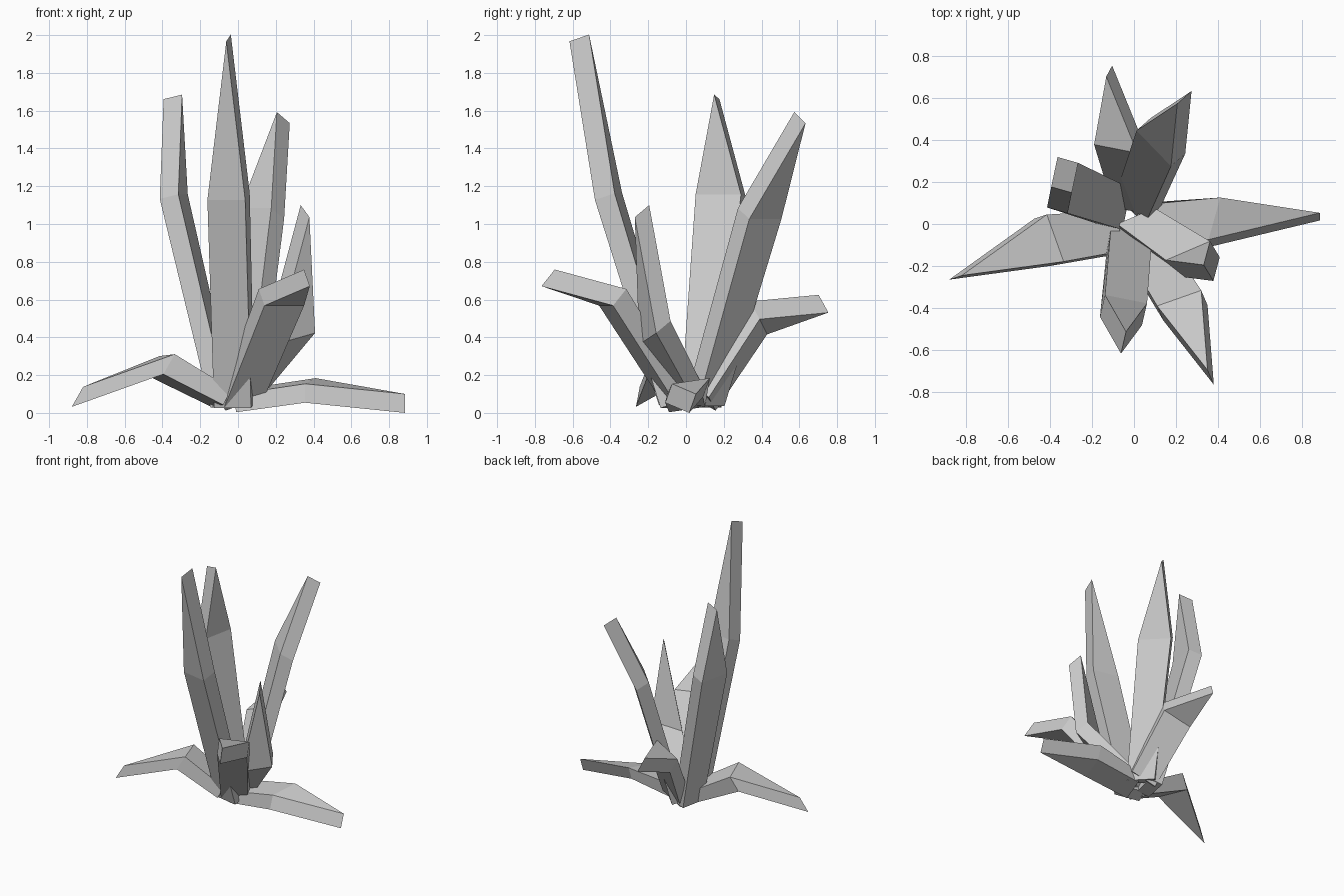
import bpy, bmesh
from mathutils import Vector as V

if "Cube" in bpy.data.objects:
    bpy.data.objects.remove(bpy.data.objects["Cube"])

# Each leaf: base centre, bend centre, tip centre, half-width vector, half-thickness vector
LEAVES = {
    "leaf_tall_front": ((-.02, -.07, .04), (-.05, -.41, 1.145), (-.05, -.565, 1.985), (.10, -.02, 0), (.012, .052, .018)),
    "leaf_tall_left": ((-.08, .08, .04), (-.34, .185, 1.145), (-.345, .163, 1.673), (.025, .12, 0), (.049, -.014, .012)),
    "leaf_tall_back": ((.015, .10, .05), (.128, .39, 1.055), (.24, .603, 1.563), (.082, -.085, 0), (-.034, -.03, .029)),
    "leaf_short_right": ((.03, .01, .11), (.28, -.165, .425), (.355, -.233, 1.068), (.105, .045, .03), (-.023, .038, .032)),
    "leaf_mid_front": ((.01, -.04, .06), (.23, -.388, .612), (.365, -.73, .715), (.105, .037, 0), (-.015, .035, .044)),
    "leaf_mid_back": ((.01, .10, .07), (-.073, .384, .503), (-.118, .728, .578), (.103, -.02, .04), (-.014, -.026, .047)),
    "leaf_low_left": ((-.09, -.04, .08), (-.405, -.077, .253), (-.85, -.255, .085), (-.04, .112, -.005), (.03, .01, .053)),
    "leaf_low_right": ((.01, 0, .065), (.383, .008, .119), (.885, .035, .05), (.028, .10, .015), (0, .018, .05)),
}


def leaf(name, base, bend, tip, side, thick):
    base, bend, tip, s, t = map(V, (base, bend, tip, side, thick))
    # the base section is square to the lower stem
    bt = s.cross(bend - base).normalized() * .048
    if bt.dot(t) < 0:
        bt = -bt
    bm = bmesh.new()
    rings = []
    for c, ss, tt in ((base, s.normalized() * .1, bt), (bend, s, t)):
        rings.append([bm.verts.new(c + ss * a + tt * b)
                      for a, b in ((1, 1), (-1, 1), (-1, -1), (1, -1))])
    # the tip narrows to a short edge
    top, low = bm.verts.new(tip + t), bm.verts.new(tip - t)
    rings.append([top, top, low, low])
    bm.faces.new(rings[0])
    for r0, r1 in zip(rings, rings[1:]):
        for j in range(4):
            k = (j + 1) % 4
            bm.faces.new(list(dict.fromkeys((r0[j], r0[k], r1[k], r1[j]))))
    bmesh.ops.recalc_face_normals(bm, faces=bm.faces)
    me = bpy.data.meshes.new(name)
    bm.to_mesh(me)
    bm.free()
    bpy.context.collection.objects.link(bpy.data.objects.new(name, me))


for name, spec in LEAVES.items():
    leaf(name, *spec)
